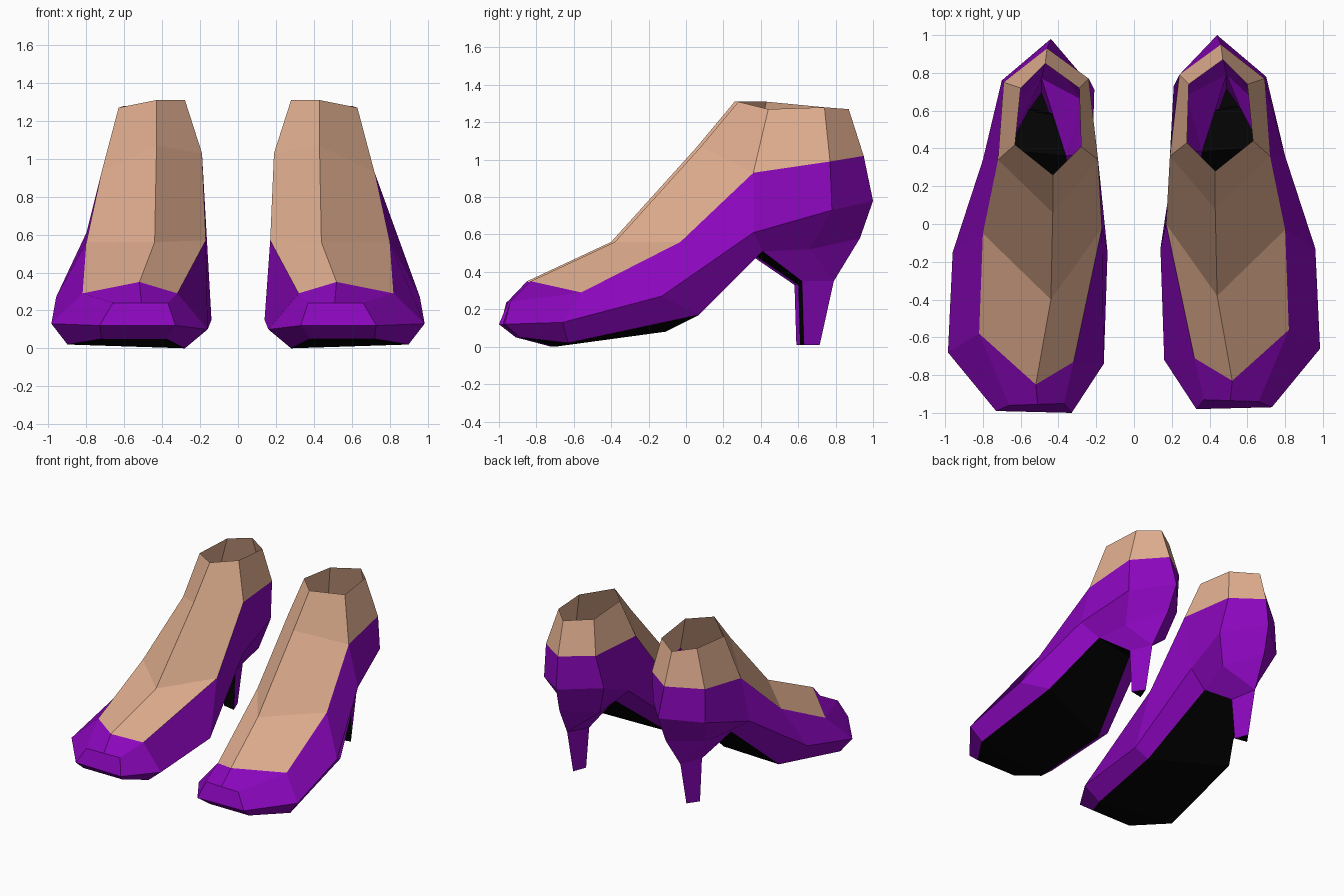
import bpy, bmesh
from mathutils import Vector

if "Cube" in bpy.data.objects:
    bpy.data.objects.remove(bpy.data.objects["Cube"])


def material(name, rgb):
    m = bpy.data.materials.new(name)
    m.diffuse_color = (*rgb, 1)
    m.use_nodes = True
    m.node_tree.nodes["Principled BSDF"].inputs["Base Color"].default_value = m.diffuse_color
    return m


PURPLE = material("purple_leather", (0.26, 0.002, 0.51))
BLACK = material("black_sole", (0.001, 0.001, 0.001))
SKIN = material("skin", (0.76, 0.43, 0.28))

# Cross-sections from toe to instep: outer sole, outer rim, outer topline,
# ridge, inner topline, inner rim, inner sole
TOE = [(.72, -.89, .05), (.73, -.97, .12), (.66, -.94, .24), (.51, -.935, .24),
       (.37, -.93, .24), (.33, -.98, .12), (.38, -.89, .05)]
BALL = [(.90, -.63, .02), (.985, -.66, .13), (.82, -.56, .29), (.52, -.83, .35),
        (.32, -.71, .29), (.16, -.72, .10), (.28, -.70, 0)]
ARCH = [(.85, .07, .17), (.96, -.13, .27), (.80, -.03, .56), (.44, -.38, .56),
        (.17, 0, .57), (.14, -.13, .15), (.24, -.11, .08)]
INSTEP = [(.67, .41, .51), (.80, .36, .61), (.72, .36, .93), (.43, .08, 1.07),
          (.19, .36, 1.03), (.22, .40, .60), (.36, .38, .48)]
STATIONS = [TOE, BALL, ARCH, INSTEP]


def stem_row(outer, back, inner):
    """Triangular stem section spread over the five heel columns."""
    return [outer, back, back, back, inner]


# Heel rows from the tip up: outer front, outer back, back, inner back, inner front
TIP = stem_row((.55, .63, .01), (.49, .715, .01), (.45, .61, .01))
STEM = stem_row((.56, .62, .35), (.49, .79, .35), (.43, .60, .33))
BACKS = [[(.63, .66, .52), (.46, .93, .58), (.28, .68, .52)],
         [(.70, .78, .73), (.44, 1.0, .78), (.21, .73, .75)],
         [(.69, .77, .99), (.46, .95, 1.02), (.24, .79, 1.02)]]
HEEL = [TIP, STEM] + [[INSTEP[i]] + b + [INSTEP[6 - i]] for i, b in enumerate(BACKS)]
CUFF = [(.63, .44, 1.27), (.60, .74, 1.28), (.47, .87, 1.27), (.29, .74, 1.28), (.28, .43, 1.31)]
CUFF_FRONT = (.43, .28, 1.31)


def make(name, faces, mats, side, shift):
    """Mesh from (points, material slot) pairs, mirrored for the left side."""
    bm = bmesh.new()
    for pts, slot in faces:
        pts = list(dict.fromkeys(pts))
        if len(pts) < 3:
            continue
        vs = [bm.verts.new(Vector((side * x, y + shift, z))) for x, y, z in pts]
        f = bm.faces.new(vs if side > 0 else vs[::-1])
        f.material_index = slot
    bmesh.ops.remove_doubles(bm, verts=bm.verts, dist=0.0005)
    me = bpy.data.meshes.new(name)
    bm.to_mesh(me)
    bm.free()
    for m in mats:
        me.materials.append(m)
    bpy.context.collection.objects.link(bpy.data.objects.new(name, me))


shoe, foot = [], []

# Toe cap
shoe.append(([TOE[0], TOE[1], TOE[5], TOE[6]], 0))
shoe.append((TOE[1:6], 0))

# Uppers, sole and the bare top of the foot
for n, (a, b) in enumerate(zip(STATIONS, STATIONS[1:])):
    for i in range(7):
        k = (i + 1) % 7
        quad = [a[i], b[i], b[k], a[k]]
        if n > 0 and i in (2, 3):
            foot.append((quad, 0))
        else:
            shoe.append((quad, 1 if i == 6 else 0))

# Heel cup and stem, with black front and tip
for r, (lo, hi) in enumerate(zip(HEEL, HEEL[1:])):
    for j in range(4):
        shoe.append(([lo[j], lo[j + 1], hi[j + 1], hi[j]], 0))
    if r < 2:
        shoe.append(([lo[4], lo[0], hi[0], hi[4]], 1))
shoe.append((TIP[::-1], 1))

# Open ankle
top = HEEL[-1]
for j in range(4):
    foot.append(([top[j], top[j + 1], CUFF[j + 1], CUFF[j]], 0))
foot.append(([INSTEP[3], INSTEP[2], CUFF[0], CUFF_FRONT], 0))
foot.append(([INSTEP[4], INSTEP[3], CUFF_FRONT, CUFF[4]], 0))

for label, side, shift in (("right", 1, 0), ("left", -1, -.02)):
    make(label + "_shoe", shoe, [PURPLE, BLACK], side, shift)
    make(label + "_foot", foot, [SKIN], side, shift)
